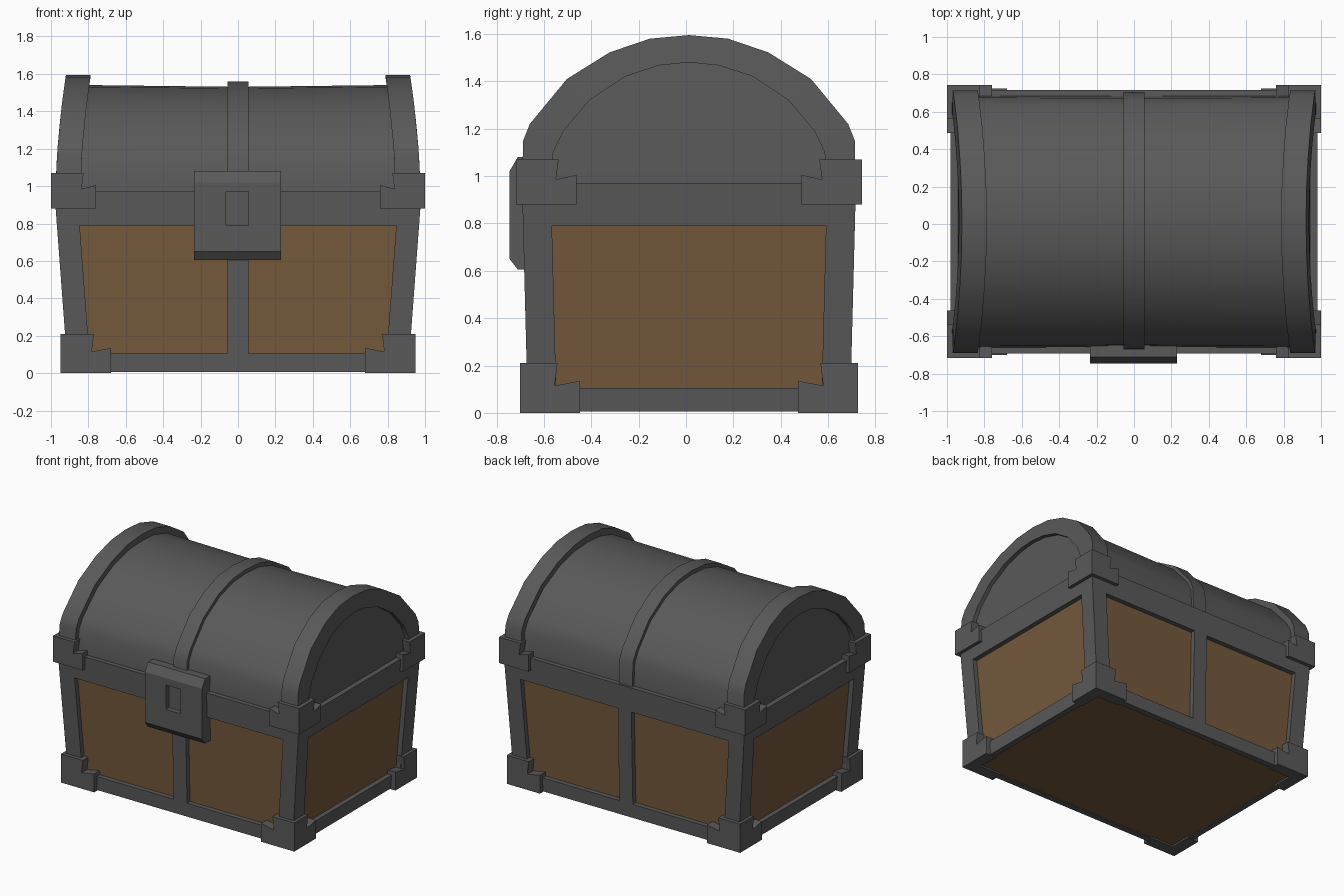
import bpy, bmesh, math

if "Cube" in bpy.data.objects:
    bpy.data.objects.remove(bpy.data.objects["Cube"])

YC = 0.0125  # the chest body sits slightly behind the lock


def material(name, rgb):
    m = bpy.data.materials.new(name)
    m.diffuse_color = (*rgb, 1)
    m.use_nodes = True
    m.node_tree.nodes["Principled BSDF"].inputs["Base Color"].default_value = m.diffuse_color
    return m


METAL = material("dark_iron", (0.1, 0.1, 0.1))
WOOD = material("wood", (0.18, 0.10, 0.045))


def make(name, verts, faces, mat=METAL, smooth=False):
    bm = bmesh.new()
    vs = [bm.verts.new(v) for v in verts]
    for f in faces:
        bm.faces.new([vs[i] for i in f])
    bmesh.ops.recalc_face_normals(bm, faces=bm.faces[:])
    me = bpy.data.meshes.new(name)
    bm.to_mesh(me)
    bm.free()
    ob = bpy.data.objects.new(name, me)
    bpy.context.collection.objects.link(ob)
    me.materials.append(mat)
    if smooth:
        bpy.ops.object.select_all(action='DESELECT')
        ob.select_set(True)
        bpy.context.view_layer.objects.active = ob
        bpy.ops.object.shade_smooth_by_angle(angle=math.radians(32))
    return ob


def prism(name, a, b, mat=METAL):
    """Solid between two matching polygons."""
    n = len(a)
    sides = [(i, (i + 1) % n, n + (i + 1) % n, n + i) for i in range(n)]
    return make(name, a + b, sides + [tuple(range(n)), tuple(range(n, 2 * n))], mat)


# Tapered body: half sizes at a given height
def hx(z): return 0.909 + 0.075 * z
def hy(z): return 0.68 + 0.026 * z


def block(name, z0, z1, rect, mat=METAL):
    """Tapered block; rect(z) gives x0, x1, y0, y1 about the body centre."""
    def ring(z):
        x0, x1, y0, y1 = rect(z)
        return [(x0, y0 + YC, z), (x1, y0 + YC, z), (x1, y1 + YC, z), (x0, y1 + YC, z)]
    return prism(name, ring(z0), ring(z1), mat)


# Wooden box and rim
block("wood_box", 0.012, 0.85,
      lambda z: (0.035 - hx(z), hx(z) - 0.035, 0.035 - hy(z), hy(z) - 0.035), WOOD)
block("rim", 0.79, 0.97, lambda z: (-hx(z), hx(z), -hy(z), hy(z)))

# Base rails, centre straps and corner posts
for s, side in ((-1, "front"), (1, "back")):
    block(side + "_base_rail", 0.005, 0.105,
          lambda z: (-hx(z), hx(z), s * (hy(z) - 0.045), s * hy(z)))
    block(side + "_strap", 0.09, 0.80,
          lambda z: (-0.055, 0.055, s * (hy(z) - 0.05), s * hy(z)))
    for t, end in ((-1, "left"), (1, "right")):
        block(f"{side}_{end}_post", 0.06, 0.80,
              lambda z: (t * (hx(z) - 0.122), t * hx(z), s * (hy(z) - 0.122), s * hy(z)))
for t, end in ((-1, "left"), (1, "right")):
    block(end + "_base_rail", 0.005, 0.105,
          lambda z: (t * (hx(z) - 0.045), t * hx(z), 0.045 - hy(z), hy(z) - 0.045))


# Corner brackets: an L-shaped plate on each of the two faces
def bracket(name, sx, sy, ex, ey, z0, h, step, foot_x, leg_x, foot_y, leg_y):
    def plate(foot, leg):
        return [(0, z0), (foot, z0), (foot, z0 + step + 0.02), (leg - 0.012, z0 + step),
                (leg, z0 + h), (0, z0 + h)]
    d = 0.09
    px, py = plate(foot_x, leg_x), plate(foot_y, leg_y)
    prism(name + "_long_plate",
          [(sx * (ex - u), YC + sy * ey, z) for u, z in px],
          [(sx * (ex - max(u, d)), YC + sy * (ey - d), z) for u, z in px])
    prism(name + "_short_plate",
          [(sx * ex, YC + sy * (ey - u), z) for u, z in py],
          [(sx * (ex - d), YC + sy * (ey - max(u, d)), z) for u, z in py])


for sx, a in ((-1, "left"), (1, "right")):
    for sy, b in ((-1, "front"), (1, "back")):
        bracket(f"lower_{b}_{a}_bracket", sx, sy, 0.948, 0.713, 0, 0.21, 0.115,
                0.27, 0.178, 0.253, 0.158)
        bracket(f"upper_{b}_{a}_bracket", sx, sy, 1.0, 0.73, 0.88, 0.19, 0.105,
                0.24, 0.175, 0.255, 0.18)

# Lid cross-sections (half, from crown down)
OUTER = [(0, 1.595), (0.165, 1.58), (0.335, 1.522), (0.515, 1.41),
         (0.672, 1.22), (0.7, 1.15), (0.705, 0.96)]
INNER = [(0, 1.48), (0.127, 1.467), (0.27, 1.42), (0.42, 1.32),
         (0.53, 1.19), (0.573, 1.1), (0.578, 0.96)]


def full(half):
    return [(-y, z) for y, z in half[:0:-1]] + half


def between(top, low):
    """Section between outer and inner, offset top at the crown and low at the foot."""
    out = []
    for i, (o, n) in enumerate(zip(OUTER, INNER)):
        t = top + (low - top) * i / 6
        out.append((o[0] + (n[0] - o[0]) * t, o[1] + (n[1] - o[1]) * t))
    return out


def end_x(z):
    return 0.975 - 0.055 * (max(z - 0.97, 0) / 0.625) ** 1.7


def arch(name, sections):
    """Bent bar: sections are (half profile, x function) going round the bar."""
    k, m = len(sections), 13
    verts = [(fx(z), y + YC, z) for half, fx in sections for y, z in full(half)]
    faces = [(j * m + i, j * m + i + 1, (j + 1) % k * m + i + 1, (j + 1) % k * m + i)
             for j in range(k) for i in range(m - 1)]
    faces += [tuple(j * m for j in range(k)), tuple(j * m + m - 1 for j in range(k))]
    return make(name, verts, faces, METAL, True)


# Lid barrel, slightly waisted, and the centre band
mid, end = between(0.56, 0.27), between(0.47, 0.25)
arch("lid_barrel", [(end, lambda z: -0.86), (mid, lambda z: 0), (end, lambda z: 0.86),
                    (INNER, lambda z: 0.86), (INNER, lambda z: -0.86)])
band = between(0.30, 0.12)
arch("lid_centre_band", [(band, lambda z: -0.055), (band, lambda z: 0.055),
                         (INNER, lambda z: 0.055), (INNER, lambda z: -0.055)])

# Curved end arches and recessed end panels
for s, side in ((-1, "left"), (1, "right")):
    arch(side + "_lid_arch", [(OUTER, lambda z: s * end_x(z)),
                              (OUTER, lambda z: s * (end_x(z) - 0.133)),
                              (INNER, lambda z: s * (end_x(z) - 0.133)),
                              (INNER, lambda z: s * end_x(z))])
    pts = full(INNER)
    panel = [(s * (end_x(z) - 0.03), y + YC, z) for y, z in pts]
    back = [(s * 0.75, y + YC, z) for y, z in pts]
    strips = [(i, i + 1, 11 - i, 12 - i) for i in range(5)] + [(5, 6, 7)]
    rim = [(i, (i + 1) % 13, 13 + (i + 1) % 13, 13 + i) for i in range(13)]
    make(side + "_lid_end_panel", panel + back, strips + rim + [tuple(range(13, 26))],
         METAL, True)

# Lock plate with keyhole recess
lock_profile = [(-0.65, 1.08), (-0.71, 1.08), (-0.745, 1.02), (-0.745, 0.65),
                (-0.71, 0.605), (-0.65, 0.605)]
lock = prism("lock_plate", [(-0.235, y, z) for y, z in lock_profile],
             [(0.23, y, z) for y, z in lock_profile])
hole = [(-0.065, 0.79), (0.055, 0.79), (0.055, 0.97), (-0.065, 0.97)]
cutter = prism("keyhole_cutter", [(x, -0.8, z) for x, z in hole],
               [(x, -0.708, z) for x, z in hole])
cutter.hide_render = True
cutter.hide_set(True)
cut = lock.modifiers.new("keyhole", 'BOOLEAN')
cut.operation = 'DIFFERENCE'
cut.solver = 'EXACT'
cut.object = cutter
